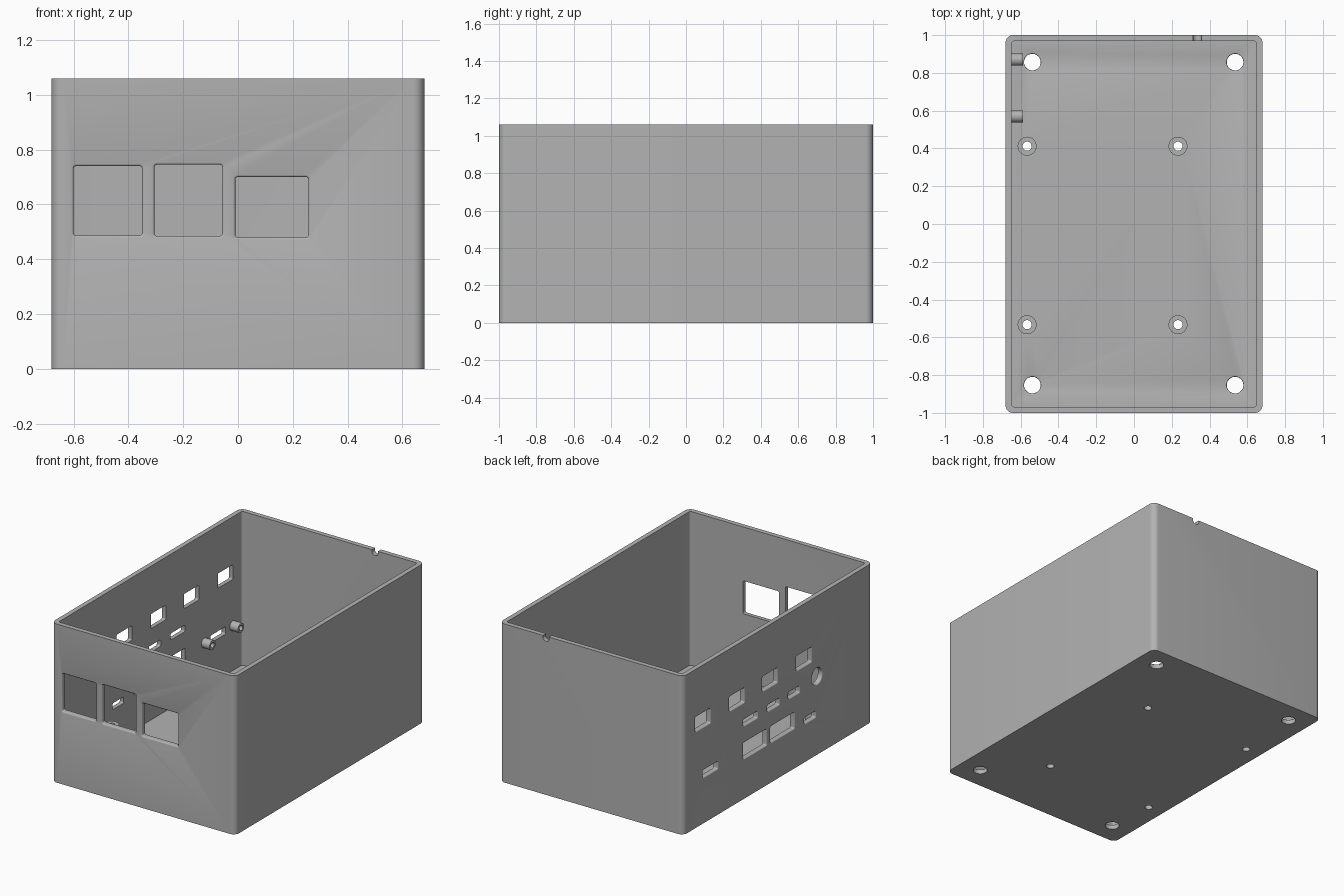
import bpy, bmesh
from math import cos, sin, pi
from mathutils import Vector

if "Cube" in bpy.data.objects:
    bpy.data.objects.remove(bpy.data.objects["Cube"])

HX, HY, HEIGHT, WALL, CORNER = 0.68, 1.0, 1.06, 0.032, 0.04

grey = bpy.data.materials.new("light grey plastic")
grey.use_nodes = True
COLOUR = (0.45, 0.45, 0.45, 1)
grey.diffuse_color = COLOUR
grey.node_tree.nodes["Principled BSDF"].inputs["Base Color"].default_value = COLOUR

# Frames map (u, v, depth) to space, with depth measured outwards from a surface
FRONT = lambda u, v, d: (u, -HY - d, v)
BACK = lambda u, v, d: (u, HY + d, v)
SIDE = lambda u, v, d: (-HX - d, u, v)
PLAN = lambda u, v, d: (u, v, d)


def rounded_rect(u0, u1, v0, v1, r, steps=8):
    """Outline of a rectangle with round corners (a circle when r is half its size)."""
    pts = []
    corners = ((u1 - r, v1 - r), (u0 + r, v1 - r), (u0 + r, v0 + r), (u1 - r, v0 + r))
    for q, (cu, cv) in enumerate(corners):
        for s in range(steps + 1):
            a = (q + s / steps) * pi / 2
            pts.append((cu + r * cos(a), cv + r * sin(a)))
    return pts


def loft(bm, frame, rect, r, sections, ring=False):
    """Skin sections (depth, growth) of a rounded rectangle; ring makes a hollow tube."""
    u0, u1, v0, v1 = rect
    loops = []
    for d, g in sections:
        pts = rounded_rect(u0 - g, u1 + g, v0 - g, v1 + g, r + g)
        loops.append([bm.verts.new(frame(u, v, d)) for u, v in pts])
    n = len(loops[0])
    pairs = list(zip(loops, loops[1:]))
    if ring:
        pairs.append((loops[-1], loops[0]))
    else:
        bm.faces.new(loops[0])
        bm.faces.new(loops[-1])
    for a, b in pairs:
        for i in range(n):
            j = (i + 1) % n
            bm.faces.new((a[i], a[j], b[j], b[i]))


def make_object(name, bm):
    bmesh.ops.remove_doubles(bm, verts=bm.verts, dist=1e-5)
    bmesh.ops.recalc_face_normals(bm, faces=bm.faces)
    mesh = bpy.data.meshes.new(name)
    bm.to_mesh(mesh)
    bm.free()
    mesh.materials.append(grey)
    ob = bpy.data.objects.new(name, mesh)
    bpy.context.collection.objects.link(ob)
    return ob


def activate(ob):
    bpy.ops.object.select_all(action="DESELECT")
    ob.select_set(True)
    bpy.context.view_layer.objects.active = ob


def smooth(ob):
    activate(ob)
    bpy.ops.object.shade_smooth_by_angle(angle=0.6)


def cut(ob, cutter):
    cutter.hide_render = True
    mod = ob.modifiers.new("cut", "BOOLEAN")
    mod.operation, mod.solver, mod.object = "DIFFERENCE", "EXACT", cutter
    activate(ob)
    bpy.ops.object.modifier_apply(modifier=mod.name)
    bpy.data.objects.remove(cutter)


def opening(bm, frame, rect, r, surface=0.0, lip=0.008):
    """Cutter through a wall, flared to a rounded lip at the surface."""
    arc = [(surface - lip * sin(a), lip * (1 - cos(a))) for a in (pi / 2, pi / 3, pi / 6, 0)]
    arc = [(surface - lip + lip * sin(t), lip * (1 - cos(t))) for t in (0, pi / 6, pi / 3, pi / 2)]
    loft(bm, frame, rect, r, [(surface - 0.06, 0)] + arc + [(surface + 0.01, lip)])


def disc(u, v, r):
    return (u - r, u + r, v - r, v + r)


# Open box
bm = bmesh.new()
loft(bm, PLAN, (-HX, HX, -HY, HY), CORNER, [(0, 0), (HEIGHT, 0)])
case = make_object("enclosure_body", bm)
bm = bmesh.new()
ix, iy = HX - WALL, HY - WALL
loft(bm, PLAN, (-ix, ix, -iy, iy), 0.012, [(WALL, 0), (HEIGHT + 0.1, 0)])
cut(case, make_object("cavity_cutter", bm))

bm = bmesh.new()
# Front windows
for x0, x1, z0, z1 in ((-0.6, -0.35, 0.487, 0.74), (-0.305, -0.057, 0.485, 0.745),
                       (-0.01, 0.257, 0.48, 0.70)):
    opening(bm, FRONT, (x0, x1, z0, z1), 0.01)

# Side port rows: bottom, top, then the (start, end) of each port along y
for z0, z1, spans in (
        (0.637, 0.745, ((0.707, 0.876), (0.348, 0.517), (0, 0.168), (-0.36, -0.19))),
        (0.481, 0.535, ((0.21, 0.37), (-0.02, 0.115), (-0.234, -0.107))),
        (0.261, 0.38, ((0.115, 0.37), (-0.18, 0.083))),
        (0.25, 0.302, ((-0.403, -0.276),)),
        (0.30, 0.36, ((0.63, 0.80),))):
    for y0, y1 in spans:
        e = 0.005
        opening(bm, SIDE, (y0 + e, y1 - e, z0 + e, z1 - e), 0.008, lip=0.006)
opening(bm, SIDE, disc(-0.413, 0.524, 0.055), 0.055, lip=0.006)

# Cable notch in the back rim
loft(bm, BACK, disc(0.335, HEIGHT - 0.01, 0.024), 0.024, [(-0.06, 0), (0.02, 0)])

# Floor holes and the bores under the standoffs
POSTS = [(x, y) for x in (-0.566, 0.233) for y in (-0.533, 0.412)]
BORE = 0.024
for x in (-0.538, 0.535):
    for y in (-0.853, 0.857):
        opening(bm, PLAN, disc(x, y, 0.044), 0.044, surface=WALL, lip=0.005)
for x, y in POSTS:
    loft(bm, PLAN, disc(x, y, BORE), BORE, [(-0.02, 0), (0.06, 0)])
cut(case, make_object("opening_cutter", bm))
smooth(case)


def tube(name, frame, u, v, d0, d1, outer, inner):
    bm = bmesh.new()
    g = inner - outer
    loft(bm, frame, disc(u, v, outer), outer, [(d0, 0), (d1, 0), (d1, g), (d0, g)], ring=True)
    smooth(make_object(name, bm))


# Board standoffs on the floor
for i, (x, y) in enumerate(POSTS):
    tube(f"floor_standoff_{i + 1}", PLAN, x, y, WALL - 0.002, 0.23, 0.05, BORE)

# Small bosses on the inside of the side wall
for i, y in enumerate((0.57, 0.87)):
    tube(f"wall_boss_{i + 1}", SIDE, y, 0.333, -WALL + 0.002, -0.093, 0.032, 0.017)
